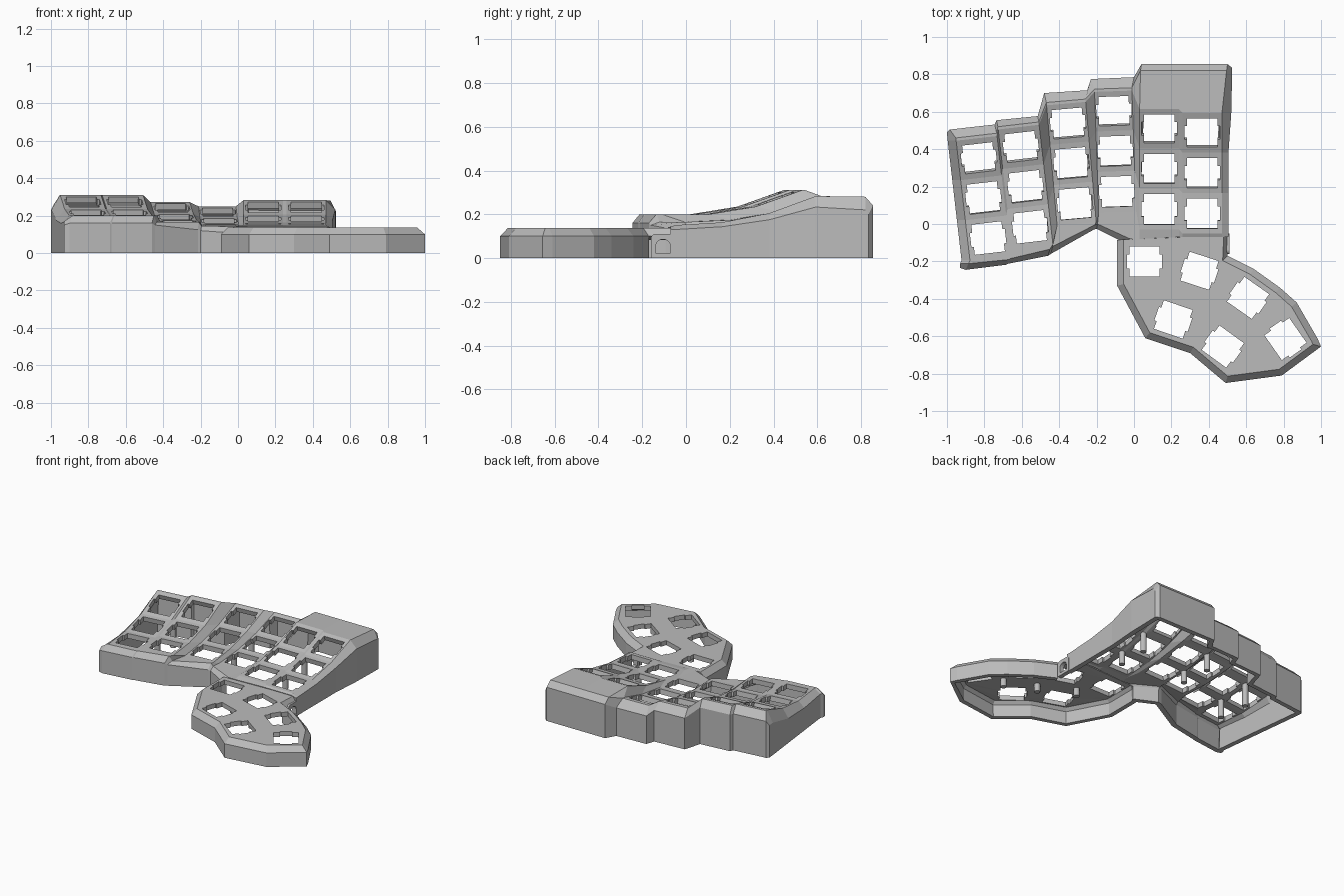
import bpy, bmesh, math
from mathutils import Vector

if "Cube" in bpy.data.objects:
    bpy.data.objects.remove(bpy.data.objects["Cube"])

grey = bpy.data.materials.new("case_grey")
grey.diffuse_color = (0.5, 0.5, 0.5, 1)
grey.use_nodes = True
grey.node_tree.nodes["Principled BSDF"].inputs["Base Color"].default_value = grey.diffuse_color


def finish(bm, name, thickness=0):
    """Turn a bmesh into an object; open surfaces face up/out and get wall thickness."""
    bmesh.ops.recalc_face_normals(bm, faces=bm.faces)
    if thickness and sum(f.normal.z * f.calc_area() for f in bm.faces) < -1e-6:
        bmesh.ops.reverse_faces(bm, faces=bm.faces)
    me = bpy.data.meshes.new(name)
    bm.to_mesh(me)
    bm.free()
    me.materials.append(grey)
    ob = bpy.data.objects.new(name, me)
    bpy.context.collection.objects.link(ob)
    if thickness:
        mod = ob.modifiers.new("wall", 'SOLIDIFY')
        mod.thickness, mod.offset = thickness, -1
    return ob


def loop_edges(bm, vs):
    return [bm.edges.new((vs[i], vs[(i + 1) % len(vs)])) for i in range(len(vs))]


def skirt(bm, verts, cache):
    """Drop a vertical wall from a chain of vertices to the ground."""
    for v in verts:
        if v not in cache:
            cache[v] = bm.verts.new((v.co.x, v.co.y, 0))
    for a, b in zip(verts, verts[1:]):
        bm.faces.new((a, b, cache[b], cache[a]))


def post(name, x, y, top, low, r=0.02):
    bm = bmesh.new()
    bmesh.ops.create_cone(bm, cap_ends=True, segments=16, radius1=r, radius2=r, depth=top - low)
    bmesh.ops.translate(bm, verts=bm.verts, vec=(x, y, (top + low) / 2))
    finish(bm, name)


# key hole: square with a clip notch on each side
H, N, T = 0.081, 0.094, 0.038
RIGHT = [(H, -H), (H, -T), (N, -T), (N, T), (H, T), (H, H)]
LEFT = [(-x, -y) for x, y in RIGHT]

# ---------- finger key body ----------
# column: middle key centre, angle, half width, heights at the row borders
COLS = [((-.805, .14), 6.6, .11, (.20, .20, .235, .31)),
        ((-.58, .20), 6.6, .11, (.20, .20, .235, .31)),
        ((-.335, .325), 5, .105, (.165, .175, .212, .272)),
        ((-.10, .39), 2, .10, (.145, .155, .19, .25)),
        ((.135, .295), 0, .105, (.15, .163, .205, .283)),
        ((.365, .273), 0, .105, (.15, .163, .205, .283))]
ROWS = (-.325, -.108, .108, .32)
# front rim inner and outer points, back rim outer points, one per column side
FRONT_IN = [(-.885, -.212), (-.668, -.19), (-.662, -.185), (-.45, -.135), (-.435, -.12),
            (-.21, -.005), (-.195, 0), (-.02, -.08), (.03, -.08), (.24, -.07), (.26, -.07), (.47, -.07)]
FRONT_OUT = [(-.90, -.245), (-.685, -.218), (-.675, -.213), (-.46, -.17), (-.445, -.16),
             (-.215, -.03), (-.20, -.025), (-.06, -.095)]
FRONT_Z = (.16, .16, .16, .16, .15, .125, .12, .11)
BACK_OUT = [(-.985, .505), (-.745, .532), (-.735, .555), (-.515, .577), (-.48, .70), (-.25, .715),
            (-.23, .775), (0, .785), (.04, .855), (.25, .855), (.27, .855), (.50, .855)]

lines = []
for c, ((cx, cy), ang, w, zs) in enumerate(COLS):
    a = math.radians(ang)
    across, along = Vector((math.cos(a), math.sin(a), 0)), Vector((-math.sin(a), math.cos(a), 0))
    for side in (-1, 1):
        i = len(lines)
        mid = Vector((cx, cy, 0)) + across * w * side
        rows = [mid + along * s + Vector((0, 0, z)) for s, z in zip(ROWS, zs)]
        back = rows[-1] + along * 0.015
        if c >= 4:                                   # raised box behind the last two columns
            back = Vector((BACK_OUT[i][0] - .005, .82, .28))
        front = Vector((*FRONT_IN[i], zs[0] if i < 7 else .142))
        out = Vector((*FRONT_OUT[i], FRONT_Z[i])) if i < 8 else None
        rear = Vector((*BACK_OUT[i], zs[3] - (.05 if c < 4 else .043)))
        lines.append([out, front] + rows + [back, rear])

# sloping outer edges on the left and right
left = [p + Vector((-.045, 0, -d)) for p, d in zip(lines[0], (0, .03, .03, .04, .06, .08, .08, .03))]
left[0], left[7] = Vector((-.93, -.235, .15)), Vector((-1, .49, .23))
right = [None] + [Vector((x, p.y, p.z - d)) for p, x, d in zip(
    lines[-1][1:], (.505, .505, .505, .505, .52, .525, .525), (.01, .02, .02, .03, .05, .06, .04))]
right[7].y = .835
lines = [left] + lines + [right]

bm = bmesh.new()
grid = [[bm.verts.new(p) if p else None for p in ln] for ln in lines]
for i in range(len(grid) - 1):
    for r in range(7):
        q = [grid[i][r], grid[i + 1][r], grid[i + 1][r + 1], grid[i][r + 1]]
        if None in q:
            continue
        if i % 2 == 0 or r not in (2, 3, 4):
            bm.faces.new(q)
            continue
        # key cell: frame around a notched hole
        A, B, C, D = [v.co for v in q]
        wide, deep = (B - A).length, (D - A).length

        def at(p):
            u, v = .5 + p[0] / wide, .5 + p[1] / deep
            return bm.verts.new((A * (1 - u) + B * u) * (1 - v) + (D * (1 - u) + C * u) * v)
        rt, lt = [at(p) for p in RIGHT], [at(p) for p in LEFT]
        bm.faces.new((q[0], q[1], rt[0], lt[-1]))
        bm.faces.new([q[1], q[2]] + rt[::-1])
        bm.faces.new((q[2], q[3], lt[0], rt[-1]))
        bm.faces.new([q[3], q[0]] + lt[::-1])
rim = [ln[0] for ln in grid[8::-1]] + grid[0][1:] + [ln[7] for ln in grid[1:]] + grid[-1][6:0:-1]
skirt(bm, rim, {})
finish(bm, "finger_key_case", .035)

# support posts under the finger keys
for i in (2, 6, 10):
    for r in (3, 4):
        p = (lines[i][r] + lines[i + 1][r]) / 2
        post("case_post", p.x, p.y, p.z - .015, .04)

# ---------- thumb key body ----------
OUTLINE = [Vector(p) for p in [
    (-.09, -.085), (-.09, -.33), (.06, -.61), (.30, -.69), (.49, -.85), (.79, -.81), (1, -.655),
    (.98, -.61), (.87, -.42), (.78, -.34), (.64, -.24), (.50, -.17), (.505, -.06)]]
INSET = [.035] * 11 + [.025, 0]


def inset_point(i):
    """Mitred inset of outline corner i, with a distance per side."""
    n = len(OUTLINE)
    p, a, b = OUTLINE[i], OUTLINE[i] - OUTLINE[i - 1], OUTLINE[(i + 1) % n] - OUTLINE[i]
    na, nb = Vector((-a.y, a.x)).normalized(), Vector((-b.y, b.x)).normalized()
    d1, d2 = INSET[i - 1], INSET[i]
    det = na.x * nb.y - na.y * nb.x
    return p + Vector(((d1 * nb.y - d2 * na.y) / det, (d2 * na.x - d1 * nb.x) / det))


bm = bmesh.new()
outer = [bm.verts.new((p.x, p.y, .10)) for p in OUTLINE]
inner = [bm.verts.new((*inset_point(i), .138)) for i in range(len(OUTLINE))]
edges = loop_edges(bm, inner)
for x, y, ang in ((.056, -.20, 0), (.35, -.25, -18), (.61, -.395, -35),
                  (.21, -.51, -19), (.475, -.655, -36), (.81, -.615, -55)):
    ca, sa = math.cos(math.radians(ang)), math.sin(math.radians(ang))
    edges += loop_edges(bm, [bm.verts.new((x + ca * u - sa * v, y + sa * u + ca * v, .138))
                             for u, v in RIGHT + LEFT])
bmesh.ops.triangle_fill(bm, use_beauty=True, edges=edges, normal=(0, 0, 1))
for i in range(12):
    bm.faces.new((outer[i], outer[i + 1], inner[i + 1], inner[i]))
skirt(bm, outer[:12], {})
finish(bm, "thumb_key_case", .032)

for x, y in ((.2, -.34), (.43, -.46), (.64, -.55)):
    post("thumb_post", x, y, .12, .05)

# ---------- cable socket: arched frame in the side wall ----------
bm = bmesh.new()


def arch(cy, half, low, high, r):
    pts = [(cy - half, low), (cy + half, low)]
    for corner, start in ((cy + half - r, 0), (cy - half + r, 90)):
        for k in range(5):
            t = math.radians(start + k * 22.5)
            pts.append((corner + r * math.cos(t), high - r + r * math.sin(t)))
    return [bm.verts.new((.51, y, z)) for y, z in pts]


edges = loop_edges(bm, arch(-.105, .055, 0, .11, .02)) + loop_edges(bm, arch(-.105, .033, .02, .085, .03))
bmesh.ops.triangle_fill(bm, use_beauty=True, edges=edges, normal=(1, 0, 0))
finish(bm, "cable_socket", .03)
